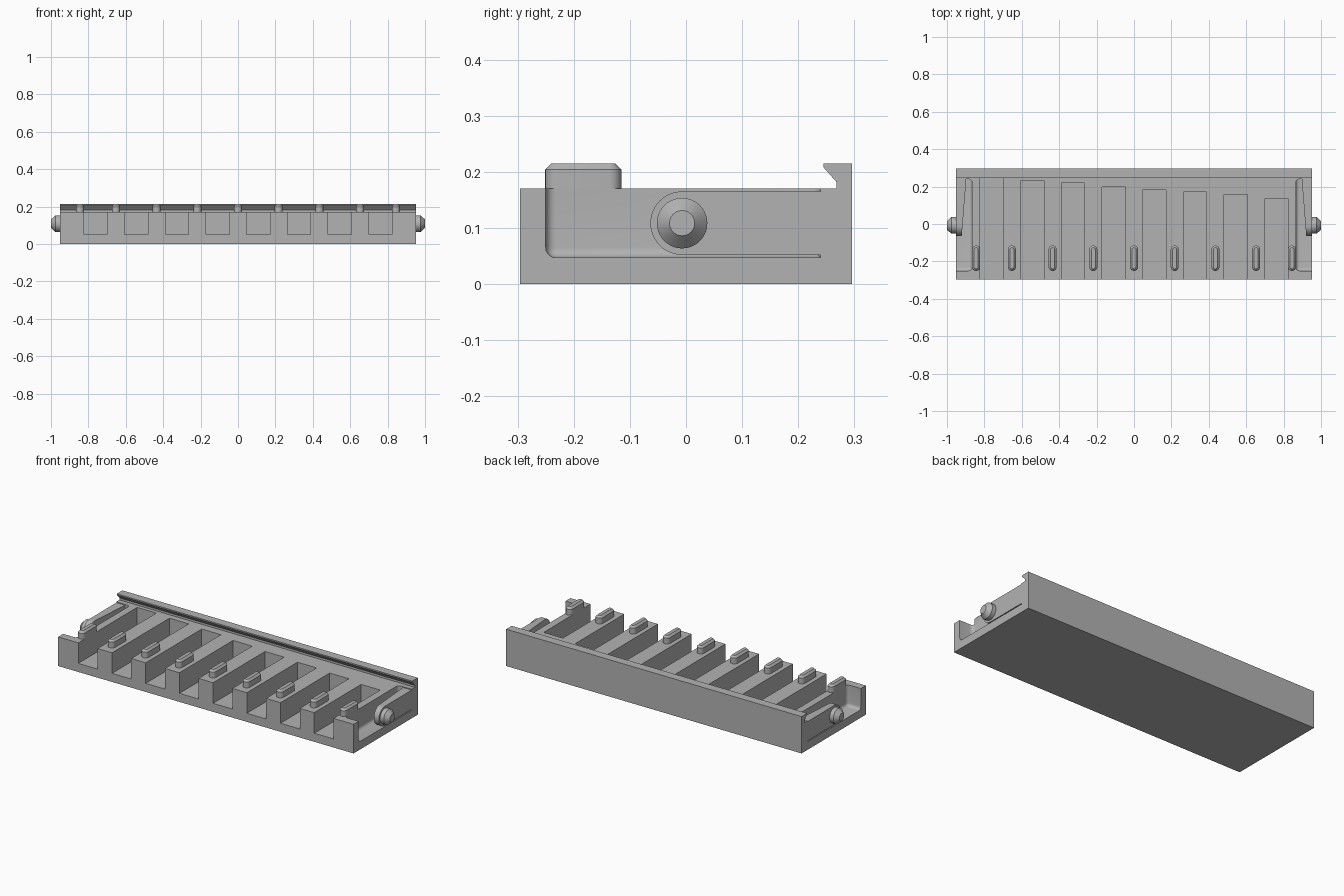
import bpy, bmesh, math
from mathutils import Matrix, Vector

cube = bpy.data.objects.get("Cube")
if cube:
    bpy.data.objects.remove(cube, do_unlink=True)

grey = bpy.data.materials.new("Plain grey")
grey.use_nodes = True
COLOUR = (0.45, 0.45, 0.45, 1)
grey.diffuse_color = COLOUR
grey.node_tree.nodes["Principled BSDF"].inputs["Base Color"].default_value = COLOUR

HALF = 0.953                 # half length of the tray
FRONT, BACK = -0.296, 0.296
DECK, FLOOR = 0.17, 0.05     # rib tops and slot floors
PITCH = 0.2175
POCKET = 0.866               # inner wall of the end pockets
POCKET_FRONT, POCKET_BACK = -0.25, 0.24


def finish(bm, name):
    bmesh.ops.recalc_face_normals(bm, faces=bm.faces)
    mesh = bpy.data.meshes.new(name)
    bm.to_mesh(mesh)
    bm.free()
    mesh.materials.append(grey)
    ob = bpy.data.objects.new(name, mesh)
    bpy.context.collection.objects.link(ob)
    return ob


def smooth(ob):
    bpy.ops.object.select_all(action="DESELECT")
    ob.select_set(True)
    bpy.context.view_layer.objects.active = ob
    bpy.ops.object.shade_smooth_by_angle(angle=math.radians(30))


def prism(points, offset):
    """Extrude a closed outline of 3D points along an offset."""
    bm = bmesh.new()
    face = bm.faces.new([bm.verts.new(p) for p in points])
    top = bmesh.ops.extrude_face_region(bm, geom=[face])["geom"]
    moved = [v for v in top if isinstance(v, bmesh.types.BMVert)]
    bmesh.ops.translate(bm, verts=moved, vec=offset)
    return bm, moved


def box(low, high):
    x, y, z = low
    bm, _ = prism([(x, y, z), (high[0], y, z), (high[0], high[1], z), (x, high[1], z)],
                  (0, 0, high[2] - z))
    return bm


def cut(body, cutter):
    cutter.hide_render = True
    mod = body.modifiers.new("Cut", "BOOLEAN")
    mod.operation, mod.solver, mod.object = "DIFFERENCE", "EXACT", cutter
    bpy.context.view_layer.objects.active = body
    bpy.ops.object.modifier_apply(modifier=mod.name)
    bpy.data.objects.remove(cutter, do_unlink=True)


# Tray with the hooked back rail
profile = [(FRONT, 0), (BACK, 0), (BACK, 0.215), (0.245, 0.215), (0.245, 0.208),
           (0.268, 0.182), (0.268, DECK), (FRONT, DECK)]
bm, _ = prism([(-HALF, y, z) for y, z in profile], (2 * HALF, 0, 0))
tray = finish(bm, "slotted_tray")

# Slots, shorter towards the model's left
slot_ends = [0.246, 0.233, 0.22, 0.198, 0.182, 0.17, 0.157, 0.136]
for i, end in enumerate(slot_ends):
    x = (i - 3.5) * PITCH
    cut(tray, finish(box((x - 0.062, FRONT - 0.1, FLOOR), (x + 0.062, end, DECK + 0.004)),
                     "slot_cutter"))

# End pockets with filleted inner corners
for side in (-1, 1):
    bm = box((POCKET, POCKET_FRONT, 0.047), (1.1, POCKET_BACK, 0.3))
    rounded = []
    for e in bm.edges:
        mid = (e.verts[0].co + e.verts[1].co) / 2
        inner, low = mid.x < POCKET + 0.01, mid.z < 0.06
        front = mid.y < POCKET_FRONT + 0.01
        if (inner and mid.z < 0.29) or (low and front):
            rounded.append(e)
    bmesh.ops.bevel(bm, geom=rounded, offset=0.018, segments=5, profile=0.5,
                    affect="EDGES", clamp_overlap=True)
    bmesh.ops.scale(bm, vec=(side, 1, 1), verts=bm.verts)
    cut(tray, finish(bm, "pocket_cutter"))
smooth(tray)


# Rounded locating tabs on the ribs and end walls
def tab(x, name):
    r, y0, y1 = 0.0215, -0.251, -0.115
    outline = []
    for centre, start in ((y1 - r, 0), (y0 + r, math.pi)):
        for k in range(13):
            a = start + math.pi * k / 12
            outline.append((x + r * math.cos(a), centre + r * math.sin(a), DECK - 0.002))
    bm, top = prism(outline, (0, 0, 0.217 - DECK))
    rim = [e for e in bm.edges if all(v in top for v in e.verts)]
    bmesh.ops.bevel(bm, geom=rim, offset=0.011, segments=1, affect="EDGES")
    smooth(finish(bm, name))


for i in range(9):
    x = (i - 4) * PITCH
    tab(max(-0.8445, min(0.8445, x)), f"locating_tab_{i + 1}")


# Tapered spring arms and their chamfered pivot pins
PIVOT = Vector((HALF, -0.007, 0.1085))
for side, label in ((-1, "right"), (1, "left")):
    r = 0.0565
    outline = [(HALF, POCKET_BACK, PIVOT.z + r)]
    for k in range(25):
        a = math.pi / 2 + math.pi * k / 24
        outline.append((HALF, PIVOT.y + r * math.cos(a), PIVOT.z + r * math.sin(a)))
    outline.append((HALF, POCKET_BACK, PIVOT.z - r))
    bm, inner = prism(outline, (-0.03, 0, 0))
    for v in inner:
        t = (v.co.y - PIVOT.y + r) / (POCKET_BACK - PIVOT.y + r)
        v.co.x = 0.921 - 0.024 * t
    bmesh.ops.scale(bm, vec=(side, 1, 1), verts=bm.verts)
    smooth(finish(bm, f"{label}_spring_arm"))

    bm = bmesh.new()
    turn = Matrix.Rotation(math.pi / 2, 4, "Y")
    for start, end, r0, r1 in ((-0.005, 0.024, 0.045, 0.045), (0.024, 0.047, 0.045, 0.0225)):
        place = Matrix.Translation(PIVOT + Vector(((start + end) / 2, 0, 0))) @ turn
        bmesh.ops.create_cone(bm, cap_ends=True, segments=40, radius1=r0, radius2=r1,
                              depth=end - start, matrix=place)
    # Join the two sections into one solid
    seam = [f for f in bm.faces if len(f.verts) > 4
            and abs(f.calc_center_median().x - HALF - 0.024) < 0.001]
    bmesh.ops.delete(bm, geom=seam, context="FACES_ONLY")
    bmesh.ops.remove_doubles(bm, verts=bm.verts, dist=0.0005)
    bmesh.ops.scale(bm, vec=(side, 1, 1), verts=bm.verts)
    smooth(finish(bm, f"{label}_pivot_pin"))
